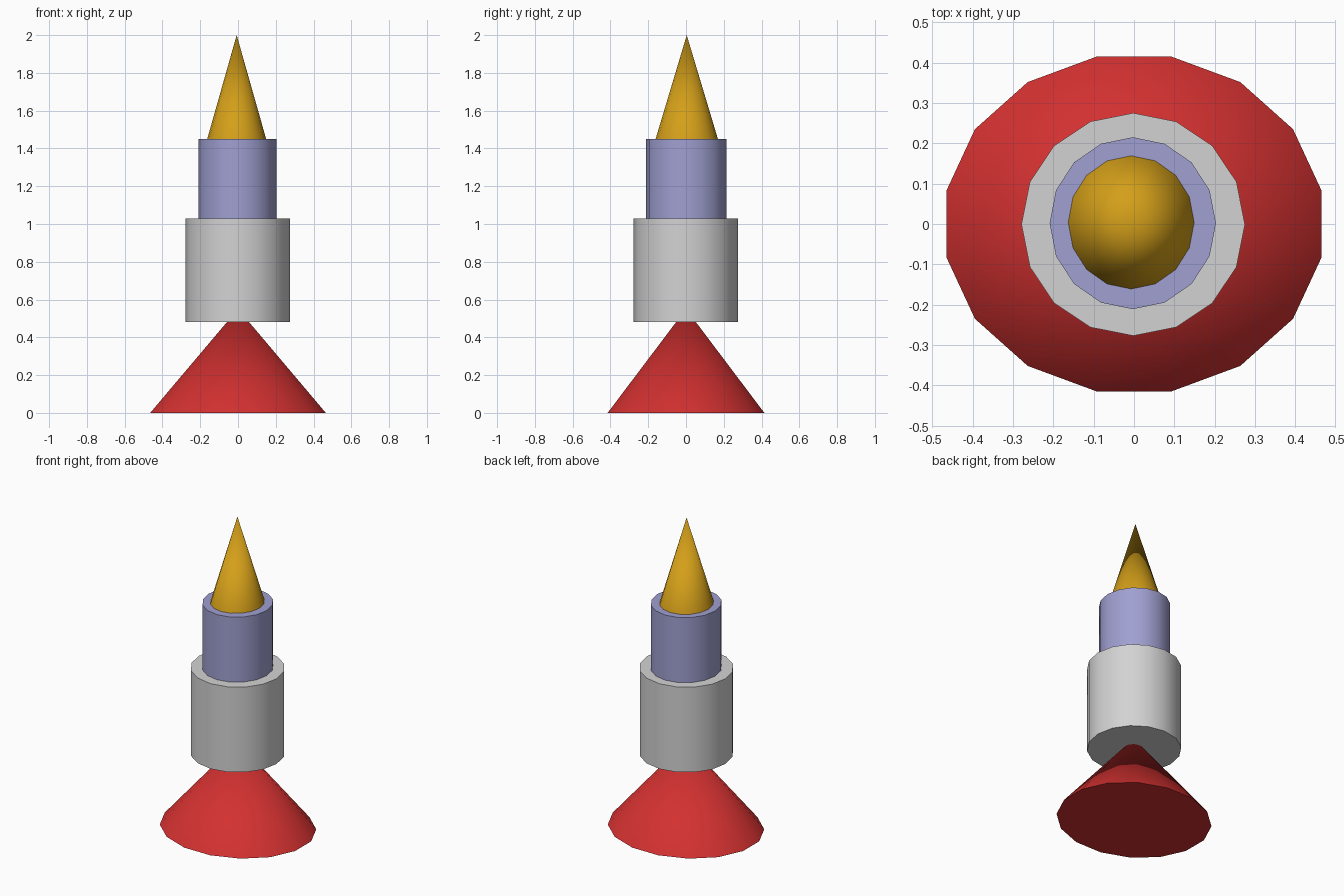
import bpy
import math

cube = bpy.data.objects.get("Cube")
if cube:
    bpy.data.objects.remove(cube, do_unlink=True)

SIDES = 16


def material(name, color):
    mat = bpy.data.materials.new(name)
    mat.use_nodes = True
    mat.diffuse_color = (*color, 1)
    mat.node_tree.nodes["Principled BSDF"].inputs["Base Color"].default_value = (*color, 1)
    return mat


def stage(name, mat, bottom, top, rx, ry, center=(0, 0), tip=1.0, turn=0.0):
    """Sixteen-sided elliptical stage; tip is the top radius as a share of the bottom."""
    bpy.ops.mesh.primitive_cone_add(vertices=SIDES, radius1=1, radius2=tip,
                                    depth=top - bottom)
    obj = bpy.context.object
    obj.name = name
    obj.rotation_euler.z = turn
    bpy.ops.object.transform_apply(location=False, rotation=True, scale=False)
    obj.scale = (rx, ry, 1)
    obj.location = (*center, (bottom + top) / 2)
    bpy.ops.object.transform_apply(location=False, rotation=False, scale=True)
    bpy.ops.object.shade_smooth_by_angle(angle=math.radians(30))
    obj.data.materials.append(mat)
    return obj


red = material("red", (0.65, 0.03, 0.03))
grey = material("light grey", (0.65, 0.65, 0.65))
lavender = material("lavender", (0.35, 0.35, 0.64))
gold = material("gold", (0.66, 0.35, 0.01))

# Flared base, its point hidden inside the body
stage("flared_base", red, 0, 0.55, 0.474, 0.423, tip=0, turn=math.pi / SIDES)
# Main body and narrower upper body
stage("main_body", grey, 0.48, 1.03, 0.277, 0.276, center=(-0.002, -0.001))
stage("upper_body", lavender, 0.98, 1.45, 0.206, 0.213, center=(-0.003, 0.002))
# Pointed nose
stage("nose_cone", gold, 1.45, 2.0, 0.156, 0.165, center=(-0.007, 0.004), tip=0)
